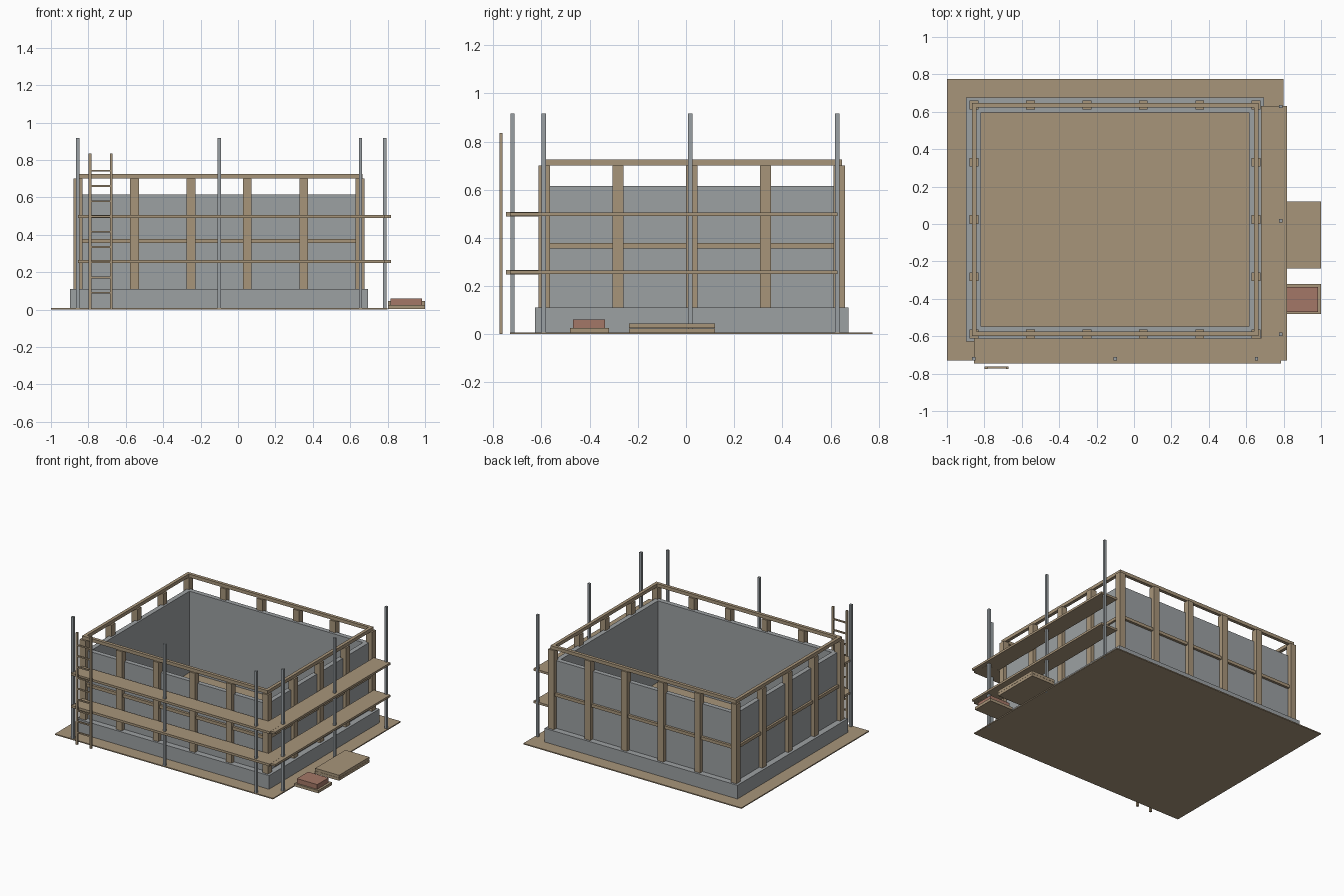
import bpy
import bmesh

cube = bpy.data.objects.get("Cube")
if cube:
    bpy.data.objects.remove(cube, do_unlink=True)


def material(name, rgb):
    m = bpy.data.materials.new(name)
    m.use_nodes = True
    m.diffuse_color = (*rgb, 1)
    m.node_tree.nodes["Principled BSDF"].inputs["Base Color"].default_value = (*rgb, 1)
    return m


wood = material("timber", (0.39, 0.30, 0.195))
concrete = material("concrete", (0.335, 0.355, 0.365))
steel = material("steel", (0.32, 0.35, 0.37))
brick = material("brick", (0.37, 0.185, 0.135))


def finish(bm, name, mat):
    bmesh.ops.recalc_face_normals(bm, faces=bm.faces)
    mesh = bpy.data.meshes.new(name)
    bm.to_mesh(mesh)
    bm.free()
    mesh.materials.append(mat)
    obj = bpy.data.objects.new(name, mesh)
    bpy.context.scene.collection.objects.link(obj)
    return obj


def box(name, mat, x, y, z):
    """Block spanning the given (low, high) pairs."""
    bm = bmesh.new()
    bmesh.ops.create_cube(bm, size=1)
    for v in bm.verts:
        v.co = [s[0] if c < 0 else s[1] for c, s in zip(v.co, (x, y, z))]
    return finish(bm, name, mat)


def around(c, width):
    return (c - width / 2, c + width / 2)


def ring(name, mat, outer, inner, z):
    """Rectangular frame; outer and inner are (x0, x1, y0, y1)."""
    bm = bmesh.new()
    loops = []
    for (x0, x1, y0, y1), h in ((outer, z[0]), (outer, z[1]), (inner, z[1]), (inner, z[0])):
        loops.append([bm.verts.new((x, y, h))
                      for x, y in ((x0, y0), (x1, y0), (x1, y1), (x0, y1))])
    for a, b in zip(loops, loops[1:] + loops[:1]):
        for i in range(4):
            j = (i + 1) % 4
            bm.faces.new((a[i], a[j], b[j], b[i]))
    return finish(bm, name, mat)


def inset(r, d):
    return (r[0] + d, r[1] - d, r[2] + d, r[3] - d)


# Ground sheet, footing and walls
box("ground_sheet", wood, (-1, 0.8), (-0.73, 0.775), (0, 0.008))
room = (-0.817, 0.615, -0.547, 0.595)
ring("footing", concrete, (-0.897, 0.695, -0.627, 0.675), room, (0.001, 0.11))
ring("walls", concrete, inset(room, -0.035), room, (0.11, 0.615))

# Timber frame: rails on the post centre line, posts all round
line = (-0.855, 0.653, -0.588, 0.636)
for name, z in (("top_rail", (0.70, 0.725)), ("middle_rail", (0.355, 0.378))):
    ring(name, wood, inset(line, -0.012), inset(line, 0.012), z)

post, post_z = 0.047, (0.11, 0.70)
for i in range(6):
    x = line[0] + (line[1] - line[0]) * i / 5
    for side, y in (("front", line[2]), ("back", line[3])):
        box(f"{side}_post_{i + 1}", wood, around(x, post), around(y, post), post_z)
for i in range(1, 4):
    y = line[2] + (line[3] - line[2]) * i / 4
    for side, x in (("right", line[0]), ("left", line[1])):
        box(f"{side}_post_{i}", wood, around(x, post), around(y, post), post_z)

# Scaffold decks and poles on two sides
for level, z in (("lower", 0.257), ("upper", 0.498)):
    box(f"{level}_front_deck", wood, (-0.855, 0.785), (-0.747, -0.612), around(z, 0.017))
    box(f"{level}_side_deck", wood, (0.68, 0.817), (-0.73, 0.63), around(z, 0.016))
poles = [(x, -0.72) for x in (-0.857, -0.1, 0.655)]
poles += [(0.785, y) for y in (-0.59, 0.018, 0.628)]
for i, (x, y) in enumerate(poles):
    box(f"scaffold_pole_{i + 1}", steel, around(x, 0.018), around(y, 0.018), (0, 0.917))

# Ladder
for name, x in (("right", -0.791), ("left", -0.677)):
    box(f"ladder_{name}_stile", wood, around(x, 0.014), around(-0.768, 0.014), (0, 0.835))
for i in range(9):
    box(f"ladder_rung_{i + 1}", wood, (-0.791, -0.677), around(-0.768, 0.01),
        around(0.09 + 0.0815 * i, 0.01))

# Stacked boards and brick pallet
for i in range(2):
    z = 0.004 + 0.021 * i
    box(f"stacked_board_{i + 1}", wood, (0.803, 1), (-0.237, 0.12), (z, z + 0.02))
box("brick_pallet", wood, (0.803, 1), (-0.482, -0.32), (0.004, 0.025))
box("brick_stack", brick, (0.815, 0.983), (-0.47, -0.337), (0.025, 0.06))
